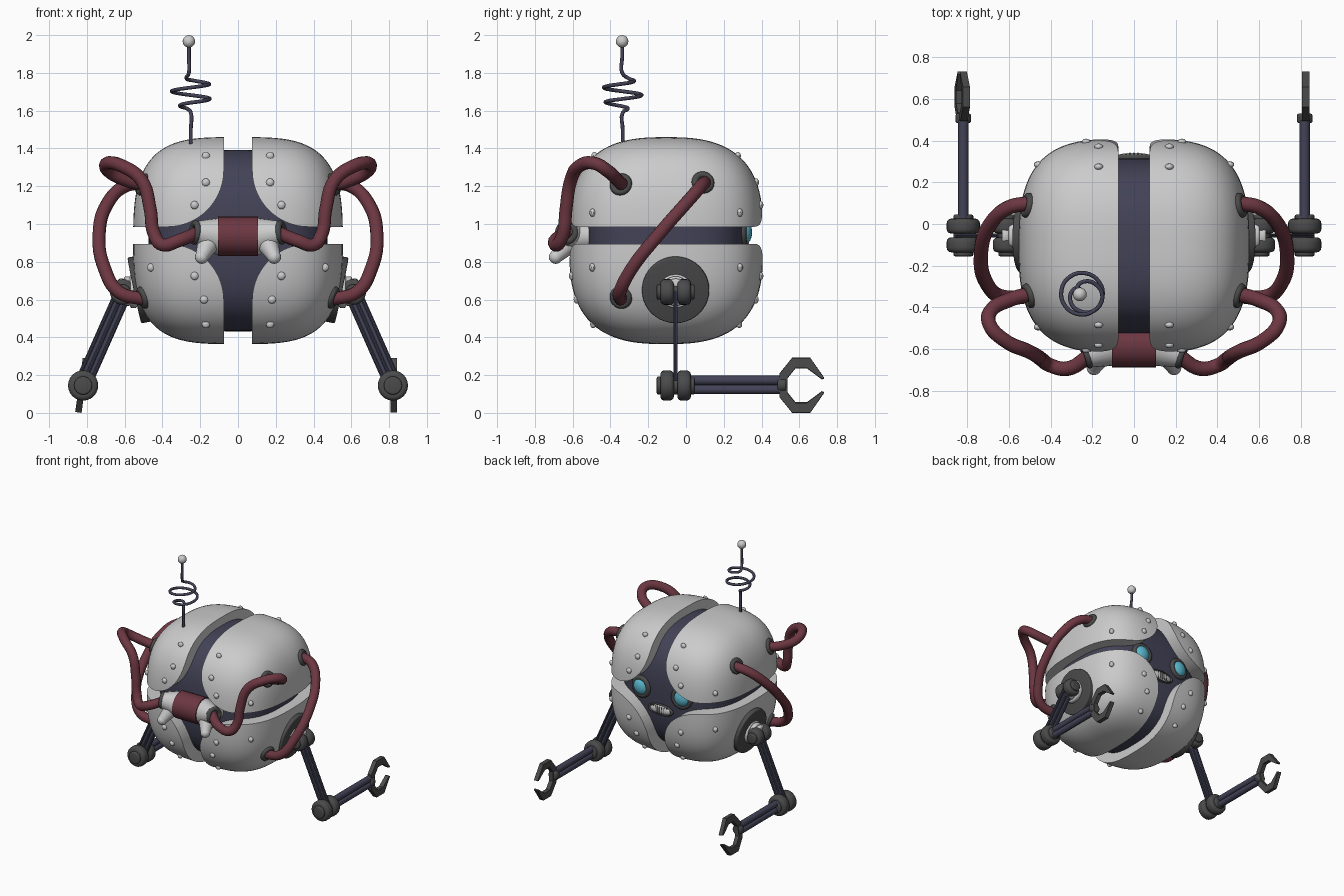
import bpy, bmesh, math
from mathutils import Vector

if "Cube" in bpy.data.objects:
    bpy.data.objects.remove(bpy.data.objects["Cube"])

C, SEMI, POW = Vector((0, -0.105, 0.912)), (0.555, 0.515, 0.548), (3.6, 2.7, 3.0)


def material(name, rgb):
    m = bpy.data.materials.new(name)
    m.diffuse_color = (*rgb, 1)
    m.use_nodes = True
    m.node_tree.nodes["Principled BSDF"].inputs["Base Color"].default_value = m.diffuse_color
    return m


NAVY = material("navy", (0.055, 0.055, 0.095))
RED = material("dark_red", (0.15, 0.038, 0.053))
DARK = material("dark_grey", (0.07, 0.07, 0.07))
CYAN = material("cyan", (0.1, 0.48, 0.62))


def smooth(ob, angle=35):
    bpy.ops.object.select_all(action='DESELECT')
    ob.select_set(True)
    bpy.context.view_layer.objects.active = ob
    bpy.ops.object.shade_smooth_by_angle(angle=math.radians(angle))


def make(name, bm, mat=None, shade=True):
    bmesh.ops.recalc_face_normals(bm, faces=bm.faces[:])
    me = bpy.data.meshes.new(name)
    bm.to_mesh(me)
    bm.free()
    ob = bpy.data.objects.new(name, me)
    bpy.context.collection.objects.link(ob)
    if mat:
        me.materials.append(mat)
    if shade:
        smooth(ob)
    return ob


def cyl(name, p, q, r1, r2=None, mat=None, seg=24, bevel=0):
    p, q = Vector(p), Vector(q)
    bm = bmesh.new()
    bmesh.ops.create_cone(bm, cap_ends=True, segments=seg, radius1=r1,
                          radius2=r1 if r2 is None else r2, depth=(q - p).length)
    if bevel:
        rim = [e for e in bm.edges if abs(e.verts[0].co.z - e.verts[1].co.z) < 1e-5]
        bmesh.ops.bevel(bm, geom=rim, offset=bevel, segments=3, profile=0.5, affect='EDGES')
    ob = make(name, bm, mat)
    ob.location = (p + q) / 2
    ob.rotation_euler = (q - p).to_track_quat('Z', 'Y').to_euler()
    return ob


def ball(name, loc, scale, mat=None, u=24, v=14):
    bm = bmesh.new()
    bmesh.ops.create_uvsphere(bm, u_segments=u, v_segments=v, radius=1)
    bmesh.ops.scale(bm, vec=scale, verts=bm.verts[:])
    ob = make(name, bm, mat)
    ob.location = loc
    return ob


def box(name, loc, size, mat=None):
    bm = bmesh.new()
    bmesh.ops.create_cube(bm, size=1)
    bmesh.ops.scale(bm, vec=size, verts=bm.verts[:])
    ob = make(name, bm, mat, False)
    ob.location = loc
    return ob


def tube(name, pts, r, mat, res=6):
    cu = bpy.data.curves.new(name, 'CURVE')
    cu.dimensions, cu.bevel_depth, cu.bevel_resolution = '3D', r, 4
    cu.resolution_u, cu.use_fill_caps = res, True
    sp = cu.splines.new('BEZIER')
    sp.bezier_points.add(len(pts) - 1)
    for b, p in zip(sp.bezier_points, pts):
        b.co = p
        b.handle_left_type = b.handle_right_type = 'AUTO'
    ob = bpy.data.objects.new(name, cu)
    bpy.context.collection.objects.link(ob)
    cu.materials.append(mat)
    bpy.ops.object.select_all(action='DESELECT')
    ob.select_set(True)
    bpy.context.view_layer.objects.active = ob
    bpy.ops.object.convert(target='MESH')
    smooth(bpy.context.object, 50)


def ring(name, loc, normal, R, r, mat):
    rot = Vector(normal).to_track_quat('Z', 'Y').to_euler()
    bpy.ops.mesh.primitive_torus_add(location=loc, rotation=rot, major_radius=R, minor_radius=r,
                                     major_segments=28, minor_segments=10)
    ob = bpy.context.object
    ob.name = name
    ob.data.materials.append(mat)
    smooth(ob, 60)
    return ob


def rounded_block(semi, cuts=27):
    bm = bmesh.new()
    bmesh.ops.create_cube(bm, size=2)
    bmesh.ops.subdivide_edges(bm, edges=bm.edges[:], cuts=cuts, use_grid_fill=True)
    for v in bm.verts:
        lo, hi = 0.0, 1.01
        for _ in range(30):
            t = (lo + hi) / 2
            if sum(abs(t * a) ** p for a, p in zip(v.co, POW)) > 1:
                hi = t
            else:
                lo = t
        v.co = Vector([t * a * s for a, s in zip(v.co, semi)]) + C
    return bm


def on_body(axis, p):
    """distance from centre along axis, and outward normal, for point p (positive side of axis)"""
    d = [abs(p[i] - C[i]) / SEMI[i] for i in range(3)]
    rest = sum(d[i] ** POW[i] for i in range(3) if i != axis)
    d[axis] = max(0, 1 - rest) ** (1 / POW[axis])
    n = Vector([POW[i] * d[i] ** (POW[i] - 1) / SEMI[i] * (1 if p[i] >= C[i] else -1) for i in range(3)])
    return d[axis] * SEMI[axis], n.normalized()


def boolean(ob, cutter, op):
    m = ob.modifiers.new("cut", 'BOOLEAN')
    m.object, m.operation, m.solver = cutter, op, 'EXACT'
    bpy.context.view_layer.objects.active = ob
    bpy.ops.object.modifier_apply(modifier=m.name)


# inner dark body and four outer shells with rounded inner corners
make("inner_body", rounded_block((0.475, 0.42, 0.48)), NAVY)
hollow = make("hollow_cutter", rounded_block((0.45, 0.40, 0.46)), None, False)
for sx, a in ((1, "right"), (-1, "left")):
    for sz, b, z0 in ((1, "upper", 0.985), (-1, "lower", 0.895)):
        prof = [(1, z0 + sz), (0.075, z0 + sz)]
        for i in range(15):
            t = math.pi / 2 * i / 14
            prof.append((0.375 - 0.3 * math.cos(t), z0 + sz * (0.3 - 0.3 * math.sin(t))))
        prof.append((1, z0))
        bm = bmesh.new()
        f = bm.faces.new([bm.verts.new((sx * x, -1.2, z)) for x, z in prof])
        ext = bmesh.ops.extrude_face_region(bm, geom=[f])
        bmesh.ops.translate(bm, vec=(0, 2.2, 0),
                            verts=[g for g in ext['geom'] if isinstance(g, bmesh.types.BMVert)])
        prism = make("prism_cutter", bm, None, False)
        shell = make(f"{b}_{a}_shell", rounded_block(SEMI), None, False)
        boolean(shell, prism, 'INTERSECT')
        boolean(shell, hollow, 'DIFFERENCE')
        smooth(shell, 35)
        bpy.data.objects.remove(prism)
bpy.data.objects.remove(hollow)

# rivets on front and back
for x, z in ((0.23, 1.1), (0.17, 1.22), (0.17, 1.36), (0.23, 0.725), (0.18, 0.6), (0.17, 0.47),
             (0.46, 1.06), (0.46, 0.77)):
    d, _ = on_body(1, (x, 0, z))
    for s in (1, -1):
        for t in (1, -1):
            ball("rivet", (s * x, C.y + t * d, z), (0.022, 0.016, 0.022), None, 10, 6)

# antenna
pts = [(-0.25, -0.335, 1.4), (-0.25, -0.335, 1.5), (-0.25, -0.335, 1.59)]
for i in range(17):
    t = 2 * math.pi * i / 8 + 0.6
    r = 0.1 * min(1, (i + 2) / 6, (18 - i) / 5)
    pts.append((-0.25 - r * math.sin(t), -0.335 + r * math.cos(t), 1.61 + 0.01 * i))
pts += [(-0.26, -0.338, 1.8), (-0.26, -0.338, 1.88), (-0.26, -0.338, 1.96)]
tube("antenna", pts, 0.01, NAVY, 4)
ball("antenna_tip", (-0.26, -0.338, 1.967), (0.033,) * 3, None, 16, 10)

# muzzle on the front
cyl("muzzle_band", (-0.105, -0.585, 0.935), (0.105, -0.585, 0.935), 0.104, mat=RED, seg=32)

# face on the back
ball("mouth_plate", (0, 0.312, 0.82), (0.105, 0.03, 0.042))
lip = ring("mouth_rim", (0, 0.322, 0.82), (0, 1, 0), 0.1, 0.012, DARK)
lip.scale = (1, 0.4, 1) if abs((lip.rotation_euler.to_matrix() @ Vector((1, 0, 0))).x) > 0.5 else (0.4, 1, 1)
for i in range(-4, 5):
    box("tooth_gap", (i * 0.019, 0.334 - 0.0012 * i * i, 0.82), (0.005, 0.02, 0.055), DARK)

for s, side in ((1, "right"), (-1, "left")):
    def P(x, y, z):
        return (s * x, y, z)

    # eye
    ring(f"{side}_eye_rim", P(0.18, 0.308, 0.955), P(0.12, 1, 0), 0.068, 0.02, DARK)
    ball(f"{side}_eye", P(0.18, 0.305, 0.955), (0.066, 0.045, 0.066), CYAN)

    # muzzle pipes
    cyl(f"{side}_muzzle_pipe", P(0.1, -0.585, 0.935), P(0.225, -0.63, 0.955), 0.1, 0.062)
    cyl(f"{side}_muzzle_foot", P(0.155, -0.62, 0.9), P(0.192, -0.69, 0.825), 0.06, 0.035)
    ball(f"{side}_muzzle_foot_end", P(0.192, -0.69, 0.825), (0.036,) * 3, None, 16, 10)
    cyl(f"{side}_muzzle_mount", P(0.16, -0.58, 0.935), P(0.17, -0.46, 0.935), 0.075, 0.06)
    ring(f"{side}_muzzle_socket", P(0.228, -0.632, 0.955), P(1, -0.35, 0.1), 0.048, 0.017, DARK)

    # hoses and their sockets
    tube(f"{side}_side_hose", [P(*p) for p in (
        (0.5, 0.1, 1.22), (0.6, 0.08, 1.2), (0.69, 0.0, 1.11), (0.735, -0.14, 0.95),
        (0.705, -0.29, 0.76), (0.63, -0.35, 0.64), (0.49, -0.345, 0.6))], 0.035, RED)
    tube(f"{side}_front_hose", [P(*p) for p in (
        (0.47, -0.33, 1.2), (0.6, -0.365, 1.235), (0.69, -0.42, 1.285), (0.695, -0.48, 1.32),
        (0.62, -0.56, 1.31), (0.51, -0.61, 1.23), (0.465, -0.635, 1.08), (0.445, -0.65, 0.95),
        (0.40, -0.68, 0.89), (0.32, -0.695, 0.91), (0.21, -0.63, 0.955))], 0.035, RED)
    for y, z in ((0.09, 1.22), (-0.345, 1.21), (-0.345, 0.61)):
        d, n = on_body(0, (0.5, y, z))
        ring(f"{side}_hose_socket", P(d, y, z), P(*n), 0.043, 0.018, DARK)

    # shoulder
    d, n = on_body(0, (0.5, -0.055, 0.65))
    c = Vector((d, -0.055, 0.65))
    cyl(f"{side}_shoulder_plate", P(*(c - n * 0.07)), P(*(c + n * 0.012)), 0.178, mat=DARK, seg=40, bevel=0.008)
    for k, r in enumerate((0.09, 0.078, 0.066)):
        x = 0.535 + 0.032 * k
        cyl(f"{side}_shoulder_rib", P(x, -0.055, 0.645), P(x + 0.036, -0.055, 0.645), r, bevel=0.01)

    # joints: paired rounded discs on a short axle
    for nm, x, z, r in (("shoulder", 0.61, 0.64, 0.068), ("elbow", 0.82, 0.145, 0.08)):
        for y in (-0.1, -0.01):
            cyl(f"{side}_{nm}_disc", P(x, y - 0.036, z), P(x, y + 0.036, z), r, mat=DARK, bevel=0.022)
        cyl(f"{side}_{nm}_axle", P(x, -0.155, z), P(x, 0.045, z), r * 0.6, mat=DARK, bevel=0.008)

    # upper arm: thin plate edged by rods
    a, b = Vector((0.61, -0.055, 0.63)), Vector((0.82, -0.055, 0.155))
    across = Vector((b.z - a.z, 0, a.x - b.x)).normalized()
    plate = box(f"{side}_upper_arm_plate", P(*((a + b) / 2)), (0.075, 0.012, (b - a).length), NAVY)
    plate.rotation_euler = (0, -s * math.atan2(b.x - a.x, a.z - b.z), 0)
    for o in (-0.035, 0, 0.035):
        cyl(f"{side}_upper_arm_rod", P(*(a + across * o)), P(*(b + across * o)), 0.011, mat=NAVY, seg=10)

    # forearm: two rails with a core, wrist
    for o in (-0.024, 0.024):
        cyl(f"{side}_forearm_rail", P(0.82, 0.02, 0.148 + o), P(0.82, 0.5, 0.148 + o), 0.025, mat=NAVY, seg=14)
    cyl(f"{side}_wrist", P(0.82, 0.485, 0.148), P(0.82, 0.53, 0.148), 0.037, mat=DARK, bevel=0.008)

    # claw: open faceted ring
    bm = bmesh.new()
    rows = []
    for deg in (14, 67.5, 112.5, 157.5, 202.5, 247.5, 292.5, 346):
        t = math.radians(deg)
        tip = deg in (14, 346)
        rows.append([bm.verts.new((x, 0.8 * r * math.cos(t), r * math.sin(t)))
                     for r, x in ((0.157, -0.017), (0.157, 0.017), (0.14 if tip else 0.1, 0.017),
                                  (0.14 if tip else 0.1, -0.017))])
    for u, v in zip(rows, rows[1:]):
        for i in range(4):
            bm.faces.new((u[i], u[(i + 1) % 4], v[(i + 1) % 4], v[i]))
    bm.faces.new(rows[0])
    bm.faces.new(rows[-1])
    claw = make(f"{side}_claw", bm, DARK, False)
    claw.location = P(0.825, 0.61, 0.146)
    if s < 0:
        claw.rotation_euler = (0, math.radians(8), 0)
